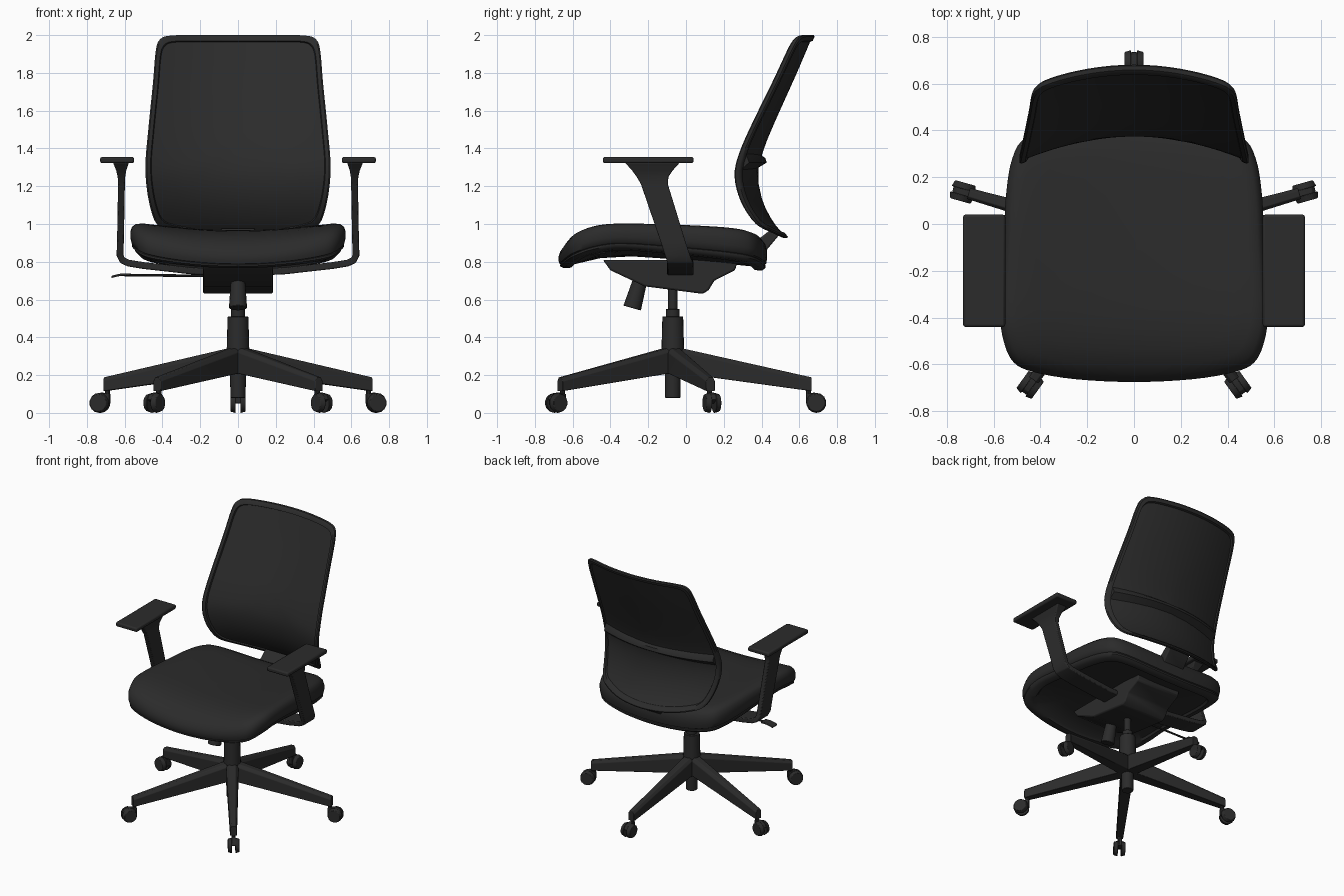
import bpy, bmesh, math
from mathutils import Vector, Matrix

if "Cube" in bpy.data.objects:
    bpy.data.objects.remove(bpy.data.objects["Cube"])

black = bpy.data.materials.new("black_plastic")
black.diffuse_color = (0.024, 0.024, 0.024, 1)
black.use_nodes = True
black.node_tree.nodes["Principled BSDF"].inputs["Base Color"].default_value = black.diffuse_color


def finish(bm, name, bevel=0.0, angle=35):
    bmesh.ops.recalc_face_normals(bm, faces=bm.faces)
    me = bpy.data.meshes.new(name)
    bm.to_mesh(me)
    bm.free()
    ob = bpy.data.objects.new(name, me)
    bpy.context.collection.objects.link(ob)
    me.materials.append(black)
    if bevel:
        m = ob.modifiers.new("bevel", 'BEVEL')
        m.width, m.segments, m.limit_method = bevel, 2, 'ANGLE'
    bpy.ops.object.select_all(action='DESELECT')
    ob.select_set(True)
    bpy.context.view_layer.objects.active = ob
    bpy.ops.object.shade_smooth_by_angle(angle=math.radians(angle))
    return ob


def loft(name, rings, loop=False, bevel=0.0, angle=35):
    """Skin closed rings of points; loop joins last ring to first, else cap both ends."""
    bm = bmesh.new()
    vs = [[bm.verts.new(p) for p in r] for r in rings]
    n = len(vs[0])
    for a, b in zip(vs, vs[1:] + (vs[:1] if loop else [])):
        for i in range(n):
            j = (i + 1) % n
            bm.faces.new((a[i], a[j], b[j], b[i]))
    if not loop:
        bm.faces.new(vs[0])
        bm.faces.new(vs[-1])
    return finish(bm, name, bevel, angle)


def curve(table, t):
    """Smooth cubic lookup in a list of (t, value)."""
    n = len(table)
    t = min(max(t, table[0][0]), table[-1][0])
    i = next(k for k in range(n - 1) if t <= table[k + 1][0])
    slope = lambda k: ((table[min(k + 1, n - 1)][1] - table[max(k - 1, 0)][1])
                       / (table[min(k + 1, n - 1)][0] - table[max(k - 1, 0)][0]))
    (a, p), (b, q) = table[i], table[i + 1]
    h, u = b - a, (t - a) / (b - a)
    return (p * (2*u**3 - 3*u*u + 1) + q * (3*u*u - 2*u**3)
            + h * slope(i) * (u**3 - 2*u*u + u) + h * slope(i + 1) * (u**3 - u*u))


def outline(half, steps=4):
    """Smooth closed outline from a half outline on x >= 0, mirrored in x."""
    ctrl = [Vector(p) for p in half] + [Vector((-x, y)) for x, y in half[-2:0:-1]]
    n, out = len(ctrl), []
    for i in range(n):
        p0, p1, p2, p3 = (ctrl[(i + k) % n] for k in (-1, 0, 1, 2))
        for s in range(steps):
            u = s / steps
            out.append(0.5 * (2*p1 + (p2 - p0)*u + (2*p0 - 5*p1 + 4*p2 - p3)*u*u
                              + (3*p1 - p0 - 3*p2 + p3)*u**3))
    return out


def rod(name, a, b, r1, r2=None, seg=16, bevel=0.0):
    a, b = Vector(a), Vector(b)
    bm = bmesh.new()
    rot = (b - a).to_track_quat('Z', 'Y').to_matrix().to_4x4()
    bmesh.ops.create_cone(bm, cap_ends=True, segments=seg, radius1=r1,
                          radius2=r1 if r2 is None else r2, depth=(b - a).length,
                          matrix=Matrix.Translation((a + b) / 2) @ rot)
    return finish(bm, name, bevel)


def prism(name, pts, x0, x1, bevel=0.0):
    """Extrude a (y, z) side profile along x."""
    return loft(name, [[(x, y, z) for y, z in pts] for x in (x0, x1)], bevel=bevel)


def box(y0, y1, z0, z1):
    return [(y0, z0), (y1, z0), (y1, z1), (y0, z1)]


# Seat cushion
TOP = [(-.68, .865), (-.6, .92), (-.5, .953), (-.4, .965), (-.2, .966), (.1, .957), (.3, .945), (.43, .925)]
BOT = [(-.68, .765), (-.6, .77), (-.5, .795), (-.35, .815), (0, .79), (.43, .75)]
seat_edge = outline([(0, -.675), (.25, -.663), (.43, -.632), (.515, -.59), (.557, -.5), (.57, -.38), (.557, -.1),
                     (.547, .12), (.52, .28), (.46, .37), (.3, .415), (0, .43)])
layers = [(.03, .1), (.3, .1), (.6, .1), (.86, .1), (.88, 0), (.95, 0), (.985, .1), (.985, .17), (.975, .19),
          (.99, .22), (1, .4), (1, .6), (.985, .8), (.95, .93), (.88, .99), (.75, 1), (.6, 1), (.45, 1),
          (.3, 1), (.15, 1), (.03, 1)]
rings = []
for s, h in layers:
    ring = []
    for p in seat_edge:
        x, y = p.x * s, -.12 + (p.y + .12) * s
        b = curve(BOT, y) + .055 * (x / .55) ** 2
        t = curve(TOP, y) + .037 * (x / .5) ** 2
        ring.append((x, y, b + (t - b) * h))
    rings.append(ring)
loft("seat_cushion", rings, angle=50)

# Backrest: frame ring, mesh panel, lumbar band
BACK = [(.92, .515), (.95, .492), (1, .447), (1.1, .392), (1.2, .364), (1.28, .36), (1.35, .375), (1.45, .41),
        (1.6, .475), (1.8, .565), (2, .65)]
back_edge = outline([(0, 2), (.2, 2), (.35, 1.998), (.41, 1.98), (.435, 1.92), (.45, 1.75), (.475, 1.5),
                     (.49, 1.32), (.482, 1.18), (.457, 1.06), (.425, .995), (.36, .965), (.2, .935), (0, .925)])


def back_y(x, z):
    return curve(BACK, z) - .44 * x * x


def back_ring(s, d):
    pts = [(p.x * s, 1.45 + (p.y - 1.45) * s) for p in back_edge]
    return [(x, back_y(x, z) + d, z) for x, z in pts]


loft("back_frame", [back_ring(*k) for k in ((.935, .012), (.945, 0), (.985, 0), (1, .008), (1, .026),
                                            (.985, .034), (.945, .034), (.935, .022))], loop=True)
scales = (.03, .15, .3, .45, .6, .7, .8, .88, .94)
loft("back_mesh", [back_ring(s, .012) for s in scales] + [back_ring(s, .022) for s in scales[::-1]])
band = []
for i in range(21):
    x = -.46 + .046 * i
    y, w = back_y(x, 1.33), .035 + .015 * abs(x) / .46
    band.append([(x, back_y(x, 1.33 + w) + .015, 1.33 + w), (x, y + .05, 1.35), (x, y + .058, 1.325),
                 (x, back_y(x, 1.33 - w) + .015, 1.33 - w)])
loft("lumbar_band", band)
prism("back_bracket", [(.3, .80), (.4, .83), (.5, .95), (.46, .98), (.36, .9), (.3, .88)], -.09, .09, .008)

# Tilt mechanism, tension knob, lever
prism("tilt_mechanism", [(-.44, .81), (-.40, .755), (-.22, .67), (.09, .63), (.12, .65), (.15, .70),
                         (.26, .755), (.275, .81)], -.185, .185, .01)
rod("tension_knob", (0, -.285, .555), (0, -.235, .73), .048, .036, bevel=.004)
rod("lever_rod", (-.6, -.12, .73), (-.15, -.12, .725), .007, seg=8)
loft("lever_paddle", [[(x, y, z + t) for y, t in box(-.15, -.09, -.006, .006)]
                      for x, z in ((-.57, .732), (-.62, .732), (-.67, .72))], bevel=.004)

# Armrests: path stations (x, z, y centre, half width, half thickness)
ARM = [(.1, .745, -.03, .07, .018), (.25, .752, -.03, .07, .018), (.5, .78, -.03, .07, .018),
       (.58, .793, -.03, .068, .018), (.612, .808, -.033, .067, .018), (.625, .835, -.045, .066, .018),
       (.622, .92, -.073, .066, .018), (.617, 1.21, -.167, .071, .018), (.617, 1.25, -.177, .084, .02),
       (.618, 1.285, -.178, .108, .027), (.62, 1.325, -.178, .145, .042)]
for side, sx in (("left", -1), ("right", 1)):
    rings = []
    for i, (x, z, yc, hw, th) in enumerate(ARM):
        a, b = ARM[max(i - 1, 0)], ARM[min(i + 1, len(ARM) - 1)]
        t = Vector((b[0] - a[0], b[1] - a[1])).normalized()
        if i == len(ARM) - 1:
            t = Vector((0, 1))
        rings.append([(sx * (x - t.y * e), yc + w, z + t.x * e)
                      for w, e in box(-hw, hw, -th, th)])
    loft(side + "_arm_support", rings, bevel=.006)
    prism(side + "_arm_pad", box(-.44, .04, 1.322, 1.355), *sorted((sx * .55, sx * .73)), bevel=.01)

# Central column
CY = -.07
for name, z0, z1, r1, r2 in (("column_foot", .08, .36, .04, .045), ("column_sleeve", .33, .51, .06, .055),
                             ("column_collar", .5, .55, .036, .036), ("gas_lift", .54, .68, .024, .024)):
    rod(name, (0, CY, z0), (0, CY, z1), r1, r2, seg=20, bevel=.003)

# Five star legs with twin-wheel casters
for k, deg in enumerate((90, 15.8, -54.3, -125.7, 164.2)):
    place = Matrix.Translation((0, CY, 0)) @ Matrix.Rotation(math.radians(deg), 4, 'Z')
    tag = "_%d" % (k + 1)
    leg = [[(r, -w, z0), (r, w, z0), (r, w, z1 - .02), (r, w * .55, z1), (r, -w * .55, z1), (r, -w, z1 - .02)]
           for r, w, z0, z1 in ((.01, .042, .21, .35), (.08, .042, .205, .335), (.735, .024, .115, .188))]
    parts = [loft("base_leg" + tag, leg, bevel=.003),
             rod("caster_stem" + tag, (.718, 0, .06), (.718, 0, .13), .014, seg=10)]
    hood = [(.705, .05), (.705, .1), (.75, .108), (.79, .095), (.805, .07), (.76, .05)]
    parts.append(loft("caster_hood" + tag, [[(r, y, z) for r, z in hood] for y in (-.014, .014)], bevel=.003))
    for s in (-1, 1):
        parts.append(rod("caster_wheel%s_%s" % (tag, "ab"[s > 0]), (.76, s * .012, .053), (.76, s * .04, .053),
                         .054, .046, seg=14, bevel=.003))
    for ob in parts:
        ob.matrix_world = place
